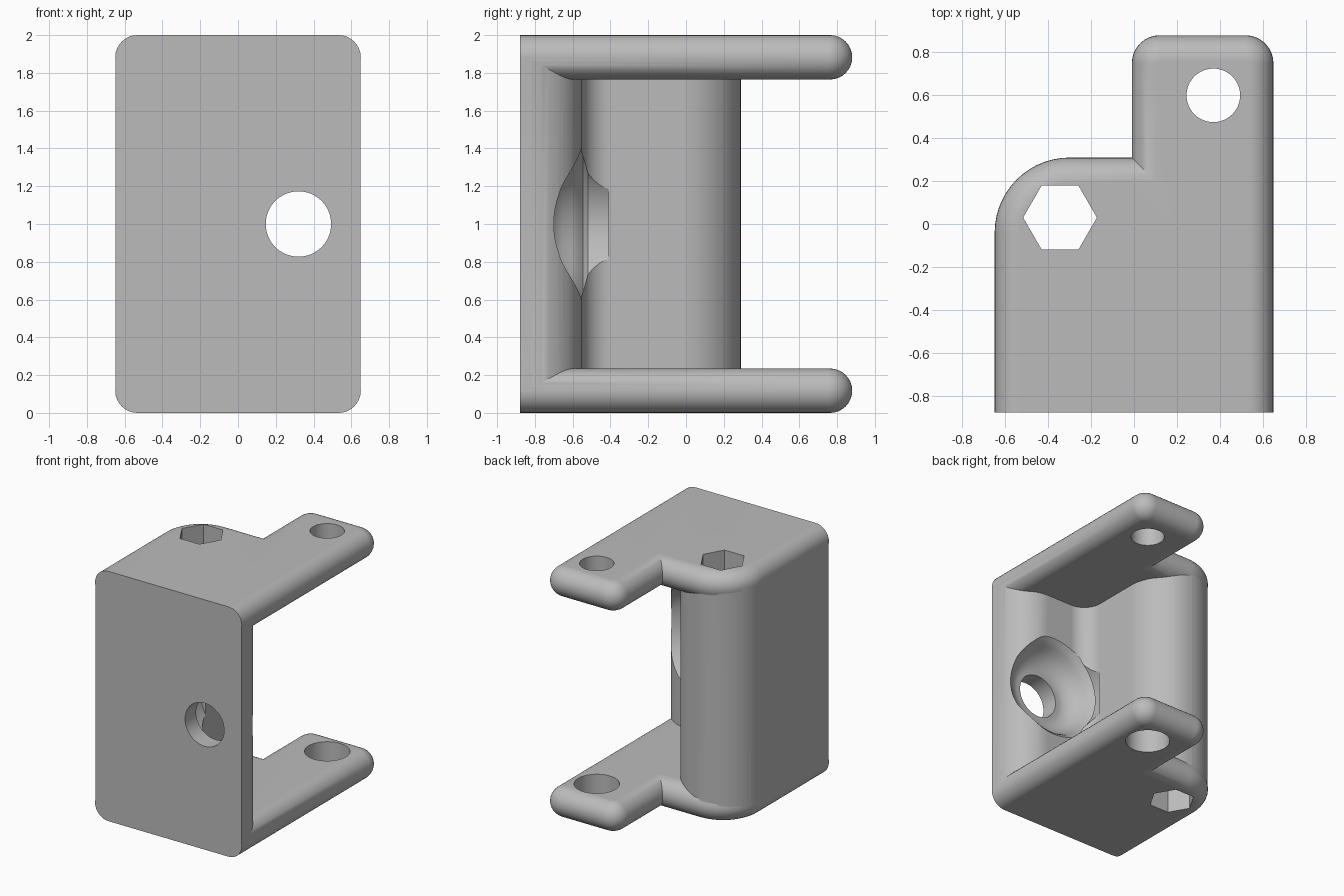
import bpy, bmesh, math
from mathutils import Vector, Matrix

cube = bpy.data.objects.get("Cube")
if cube:
    bpy.data.objects.remove(cube, do_unlink=True)

FRONT = -0.88
THICK = 0.235
GREY = (0.5, 0.5, 0.5, 1)

mat = bpy.data.materials.new("grey plastic")
mat.use_nodes = True
mat.diffuse_color = GREY
mat.node_tree.nodes["Principled BSDF"].inputs["Base Color"].default_value = GREY


def arc(cx, cy, r, start, end, n=14):
    return [(cx + r * math.cos(math.radians(start + (end - start) * i / n)),
             cy + r * math.sin(math.radians(start + (end - start) * i / n)))
            for i in range(n + 1)]


def loft(name, rings):
    """Skin a stack of equal point rings and cap both ends."""
    bm = bmesh.new()
    loops = [[bm.verts.new(p) for p in ring] for ring in rings]
    count = len(loops[0])
    for low, high in zip(loops, loops[1:]):
        for i in range(count):
            j = (i + 1) % count
            bm.faces.new((low[i], low[j], high[j], high[i]))
    bm.faces.new(loops[0][::-1])
    bm.faces.new(loops[-1])
    bmesh.ops.recalc_face_normals(bm, faces=bm.faces)
    mesh = bpy.data.meshes.new(name)
    bm.to_mesh(mesh)
    bm.free()
    mesh.materials.append(mat)
    obj = bpy.data.objects.new(name, mesh)
    bpy.context.collection.objects.link(obj)
    return obj


def prism(name, outline, z0, z1):
    return loft(name, [[(x, y, z) for x, y in outline] for z in (z0, z1)])


def inset(outline, d):
    """Offset a counter-clockwise outline inwards, keeping the front edge in place."""
    result = []
    for i, p in enumerate(outline):
        a, b, c = (Vector(q) for q in (outline[i - 1], p, outline[(i + 1) % len(outline)]))
        e1, e2 = (b - a).normalized(), (c - b).normalized()
        n1, n2 = Vector((-e1.y, e1.x)), Vector((-e2.y, e2.x))
        q = b + (n1 + n2) * (d / (1 + n1.dot(n2)))
        result.append((q.x, FRONT if p[1] == FRONT else q.y))
    return result


def plate(name, z0):
    """Plate with an arm and a fully rounded rim."""
    outline = [(-0.65, FRONT), (0.65, FRONT)]
    outline += arc(0.52, 0.75, 0.13, 0, 90) + arc(0.12, 0.75, 0.13, 90, 180)
    outline += [(-0.01, 0.31)] + arc(-0.3, -0.04, 0.35, 90, 180)
    r = THICK / 2
    rings = []
    for k in range(17):
        a = math.pi * (k / 16 - 0.5)
        z = z0 + r + r * math.sin(a)
        rings.append([(x, y, z) for x, y in inset(outline, r * (1 - math.cos(a)))])
    return loft(name, rings)


def boolean(target, tool, operation):
    mod = target.modifiers.new(operation, 'BOOLEAN')
    mod.operation = operation
    mod.solver = 'EXACT'
    mod.object = tool
    bpy.context.view_layer.objects.active = target
    bpy.ops.object.modifier_apply(modifier=mod.name)
    bpy.data.objects.remove(tool, do_unlink=True)


def round_along_y(name, profile, x, z, n=64):
    """Turn a (radius, y) profile round an axis that runs front to back."""
    return loft(name, [[(px + x, y, pz + z) for px, pz in arc(0, 0, r, 0, 360, n)[:-1]]
                       for r, y in profile])


# Front wall and rounded pillar in one outline
wall = [(-0.648, FRONT), (0.648, FRONT)]
wall += arc(0.378, -0.82, 0.27, 0, 90)
wall += arc(0.15, -0.4, 0.15, 270, 180)
wall += arc(-0.32, -0.03, 0.32, 0, 90)
wall += arc(-0.325, -0.033, 0.323, 90, 180)
bracket = prism("bracket", wall, 0.12, 1.88)

# Top and bottom plates
for name, z0 in (("bottom_plate", 0), ("top_plate", 2 - THICK)):
    boolean(bracket, plate(name, z0), 'UNION')

# Dished recess and bolt hole in the front wall
recess = [(0.2, -0.74), (0.25, -0.728), (0.3, -0.7), (0.34, -0.655),
          (0.365, -0.605), (0.385, -0.575), (0.42, -0.545), (0.375, -0.52), (0.37, -0.41)]
boolean(bracket, round_along_y("recess_cutter", recess, 0.32, 1), 'DIFFERENCE')
bolt = [(0.173, -1), (0.173, -0.5)]
boolean(bracket, round_along_y("bolt_cutter", bolt, 0.32, 1), 'DIFFERENCE')

# Hexagonal shaft through the pillar, and a hole in each arm
hexagon = arc(-0.345, 0.03, 0.172, 0, 360, 6)[:-1]
boolean(bracket, prism("hex_cutter", hexagon, -0.1, 2.1), 'DIFFERENCE')
for r, z0 in ((0.165, -0.1), (0.125, 1.6)):
    hole = arc(0.37, 0.6, r, 0, 360, 48)[:-1]
    boolean(bracket, prism("arm_hole_cutter", hole, z0, z0 + 0.5), 'DIFFERENCE')

# Smooth shading with sharp edges kept
bpy.ops.object.select_all(action='DESELECT')
bracket.select_set(True)
bpy.context.view_layer.objects.active = bracket
bpy.ops.object.shade_smooth_by_angle(angle=math.radians(30))
normals = bracket.modifiers.new("even_normals", 'WEIGHTED_NORMAL')
normals.keep_sharp = True
